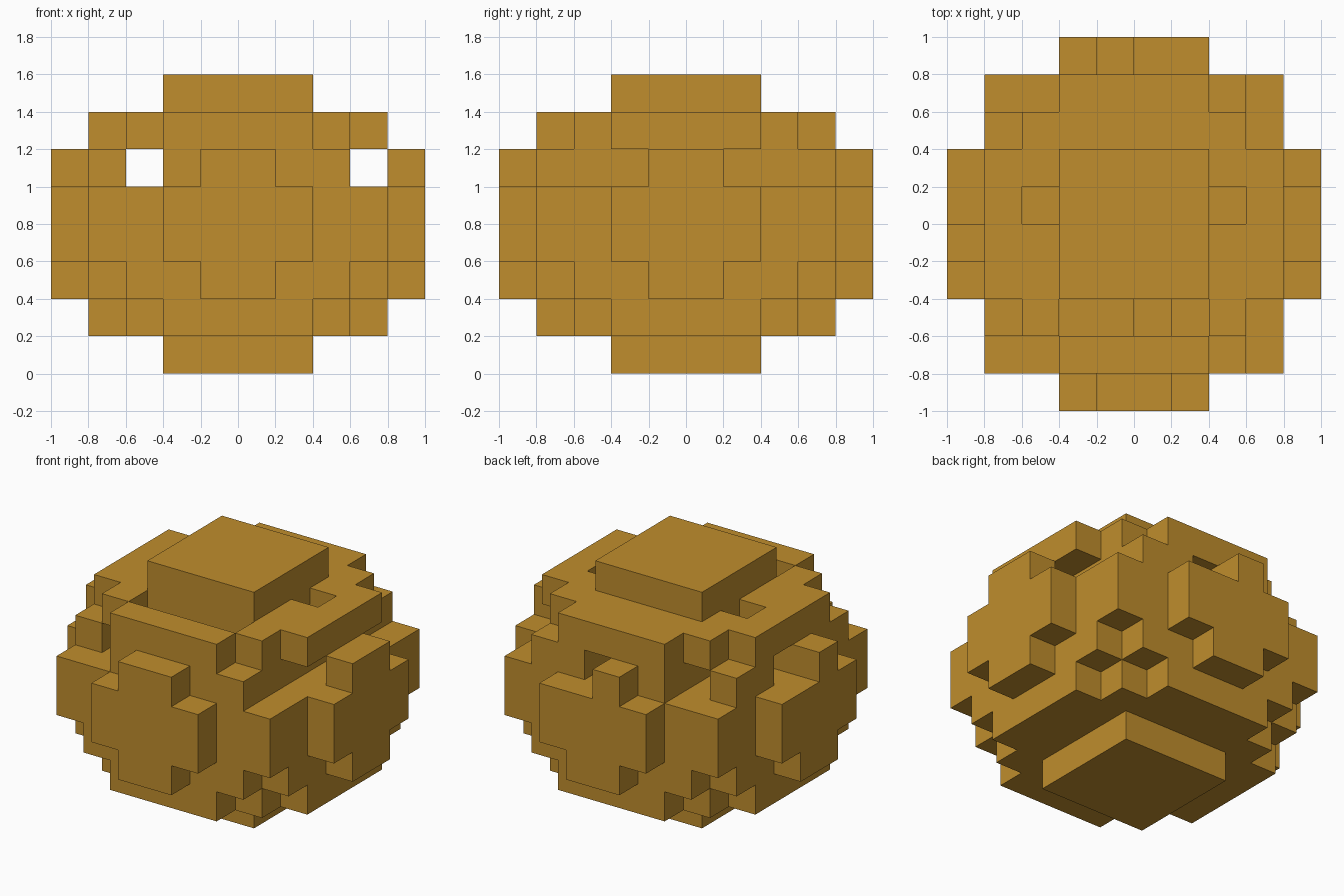
import bpy, bmesh

old = bpy.data.objects.get("Cube")
if old:
    bpy.data.objects.remove(old, do_unlink=True)

S = 0.2  # edge of one block

mat = bpy.data.materials.new("golden_brown")
mat.use_nodes = True
GOLD = (0.525, 0.268, 0.026, 1)
mat.diffuse_color = GOLD
bsdf = mat.node_tree.nodes["Principled BSDF"]
bsdf.inputs["Base Color"].default_value = GOLD
bsdf.inputs["Roughness"].default_value = 0.9


def box(x0, x1, y0, y1, z0, z1):
    """Block cells of an inclusive index range."""
    return {(x, y, z) for x in range(x0, x1 + 1)
            for y in range(y0, y1 + 1) for z in range(z0, z1 + 1)}


# Rounded core, layer by layer, the same at top and bottom
core = box(1, 8, 1, 8, 3, 4)
for z in (2, 5):
    core |= box(1, 8, 2, 7, z, z) | box(2, 7, 1, 8, z, z)
for z in (1, 6):
    core |= box(1, 8, 3, 6, z, z) | box(2, 7, 2, 7, z, z) | box(3, 6, 1, 8, z, z)

# Raised side plate: a wide middle with a narrow step above and below
plate = [(a, z) for z in (3, 4) for a in range(3, 7)] + \
        [(a, z) for z in (2, 5) for a in (4, 5)]

parts = {
    "core": core,
    "top_cap": box(3, 6, 3, 6, 7, 7),
    "bottom_cap": box(3, 6, 3, 6, 0, 0),
    "front_plate": {(a, 0, z) for a, z in plate},
    "back_plate": {(a, 9, z) for a, z in plate},
    "left_plate": {(9, a, z) for a, z in plate},
    "right_plate": {(0, a, z) for a, z in plate},
}

# Grooves and gaps in the upper layers
gaps = (box(2, 2, 0, 9, 5, 5) | box(8, 8, 0, 9, 5, 5)   # long side channels
        | box(5, 5, 2, 9, 5, 5)                         # channel open at the back
        | box(0, 1, 5, 5, 5, 5)                         # notch in the right side
        | box(3, 6, 2, 2, 6, 6)                         # trench before the top cap
        | {(2, 5, 6), (7, 5, 6)})                       # pits beside the top cap

filled = set().union(*parts.values()) - gaps

# Corner offsets of each block side, keyed by outward direction
SIDES = {
    (1, 0, 0): [(1, 0, 0), (1, 1, 0), (1, 1, 1), (1, 0, 1)],
    (-1, 0, 0): [(0, 0, 0), (0, 0, 1), (0, 1, 1), (0, 1, 0)],
    (0, 1, 0): [(0, 1, 0), (0, 1, 1), (1, 1, 1), (1, 1, 0)],
    (0, -1, 0): [(0, 0, 0), (1, 0, 0), (1, 0, 1), (0, 0, 1)],
    (0, 0, 1): [(0, 0, 1), (1, 0, 1), (1, 1, 1), (0, 1, 1)],
    (0, 0, -1): [(0, 0, 0), (0, 1, 0), (1, 1, 0), (1, 0, 0)],
}


def build(name, cells):
    """Mesh of all block sides that are not covered by another block."""
    bm = bmesh.new()
    verts = {}
    for x, y, z in sorted(cells):
        for (dx, dy, dz), corners in SIDES.items():
            if (x + dx, y + dy, z + dz) in filled:
                continue
            loop = []
            for cx, cy, cz in corners:
                key = (x + cx, y + cy, z + cz)
                if key not in verts:
                    verts[key] = bm.verts.new(((key[0] - 5) * S, (key[1] - 5) * S, key[2] * S))
                loop.append(verts[key])
            bm.faces.new(loop)
    mesh = bpy.data.meshes.new(name)
    bm.to_mesh(mesh)
    bm.free()
    mesh.materials.append(mat)
    bpy.context.collection.objects.link(bpy.data.objects.new(name, mesh))


for name, cells in parts.items():
    build(name, cells - gaps)
